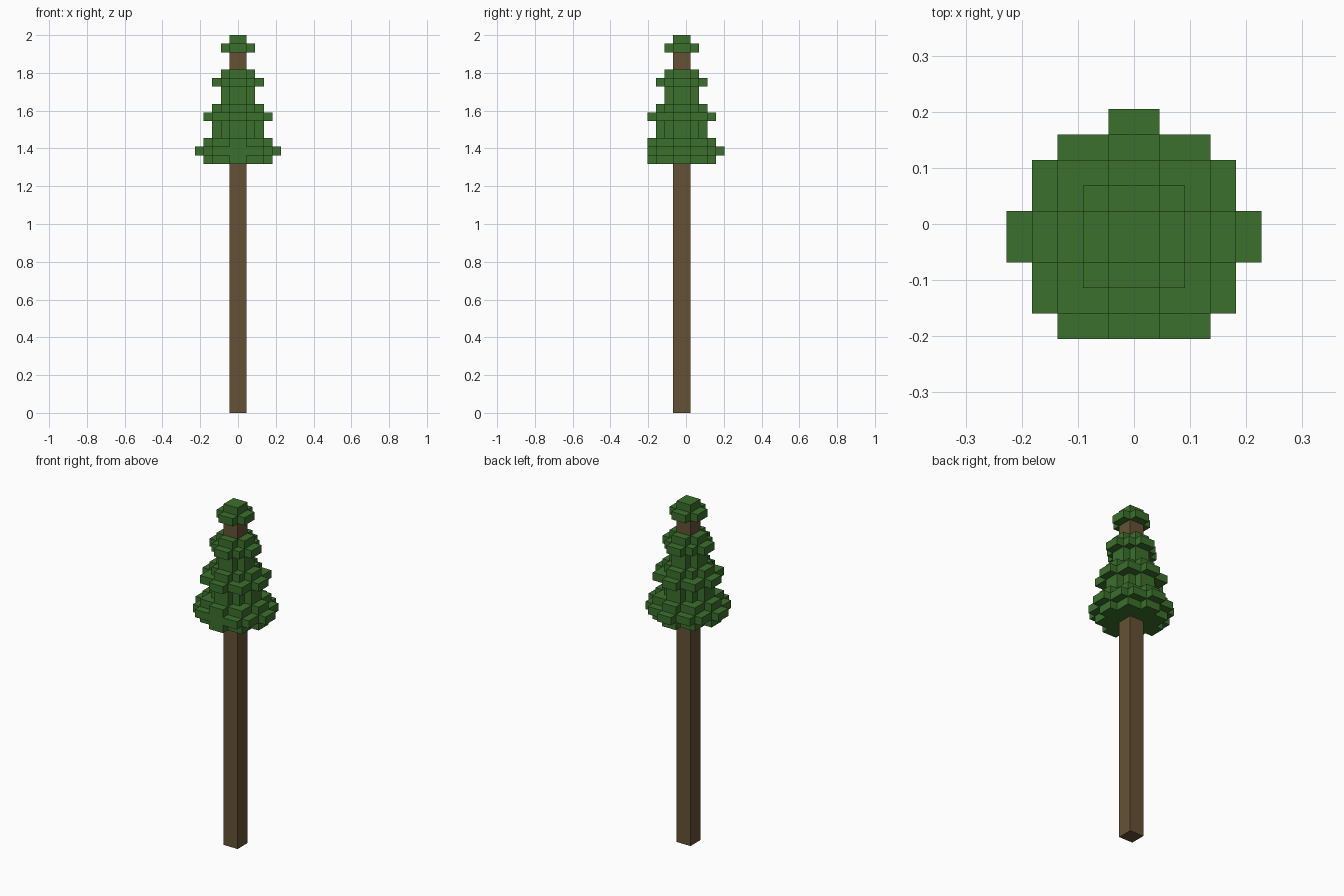
import bpy
import bmesh

if "Cube" in bpy.data.objects:
    bpy.data.objects.remove(bpy.data.objects["Cube"], do_unlink=True)

U = 2 / 44          # block size
CY = -U / 2         # trunk axis in y


def material(name, rgb):
    m = bpy.data.materials.new(name)
    m.use_nodes = True
    m.diffuse_color = (*rgb, 1)
    m.node_tree.nodes["Principled BSDF"].inputs["Base Color"].default_value = (*rgb, 1)
    return m


def rect(hx, hy):
    return {(x, y) for x in range(-hx, hx) for y in range(-hy, hy)}


def stepped(*steps):
    """Footprint joined from rectangles, each used both ways round."""
    cells = set()
    for a, b in steps:
        cells |= rect(a, b) | rect(b, a)
    return cells


def build(name, blocks, solid, mat):
    """Skin a set of blocks, leaving out faces hidden against solid ones."""
    bm = bmesh.new()
    verts = {}

    def vert(p):
        if p not in verts:
            verts[p] = bm.verts.new((p[0] * U, p[1] * U + CY, p[2] * U))
        return verts[p]

    for b in sorted(blocks):
        for axis in range(3):
            for side in (0, 1):
                near = list(b)
                near[axis] += 2 * side - 1
                if tuple(near) in solid:
                    continue
                ring = []
                for i, j in ((0, 0), (1, 0), (1, 1), (0, 1)):
                    p = list(b)
                    p[axis] += side
                    p[(axis + 1) % 3] += i
                    p[(axis + 2) % 3] += j
                    ring.append(vert(tuple(p)))
                bm.faces.new(ring if side else ring[::-1])
    bmesh.ops.dissolve_limit(bm, angle_limit=0.01, verts=bm.verts[:], edges=bm.edges[:])
    mesh = bpy.data.meshes.new(name)
    bm.to_mesh(mesh)
    bm.free()
    mesh.materials.append(mat)
    ob = bpy.data.objects.new(name, mesh)
    bpy.context.collection.objects.link(ob)


# Footprints from narrow to wide
tip = rect(1, 1)
small = stepped((2, 1))
medium = stepped((3, 1), (2, 2))
large = stepped((4, 1), (3, 3))
skirt = stepped((4, 3)) | rect(5, 1) | {(-1, 4), (0, 4)}

# Foliage layers: bottom, top, footprint
layers = [
    (29, 30, large), (30, 31, skirt), (31, 32, large),
    (32, 34, medium), (34, 35, large), (35, 36, medium),
    (36, 38, small), (38, 39, medium), (39, 40, small),
    (42, 43, small), (43, 44, tip),
]
trunk = {(x, y, z) for x, y in tip for z in range(43)}
leaves = {(x, y, z) for lo, hi, plan in layers for z in range(lo, hi) for x, y in plan} - trunk

build("trunk", trunk, trunk, material("bark brown", (0.130, 0.083, 0.036)))
build("foliage", leaves, leaves | trunk, material("leaf green", (0.045, 0.162, 0.026)))
